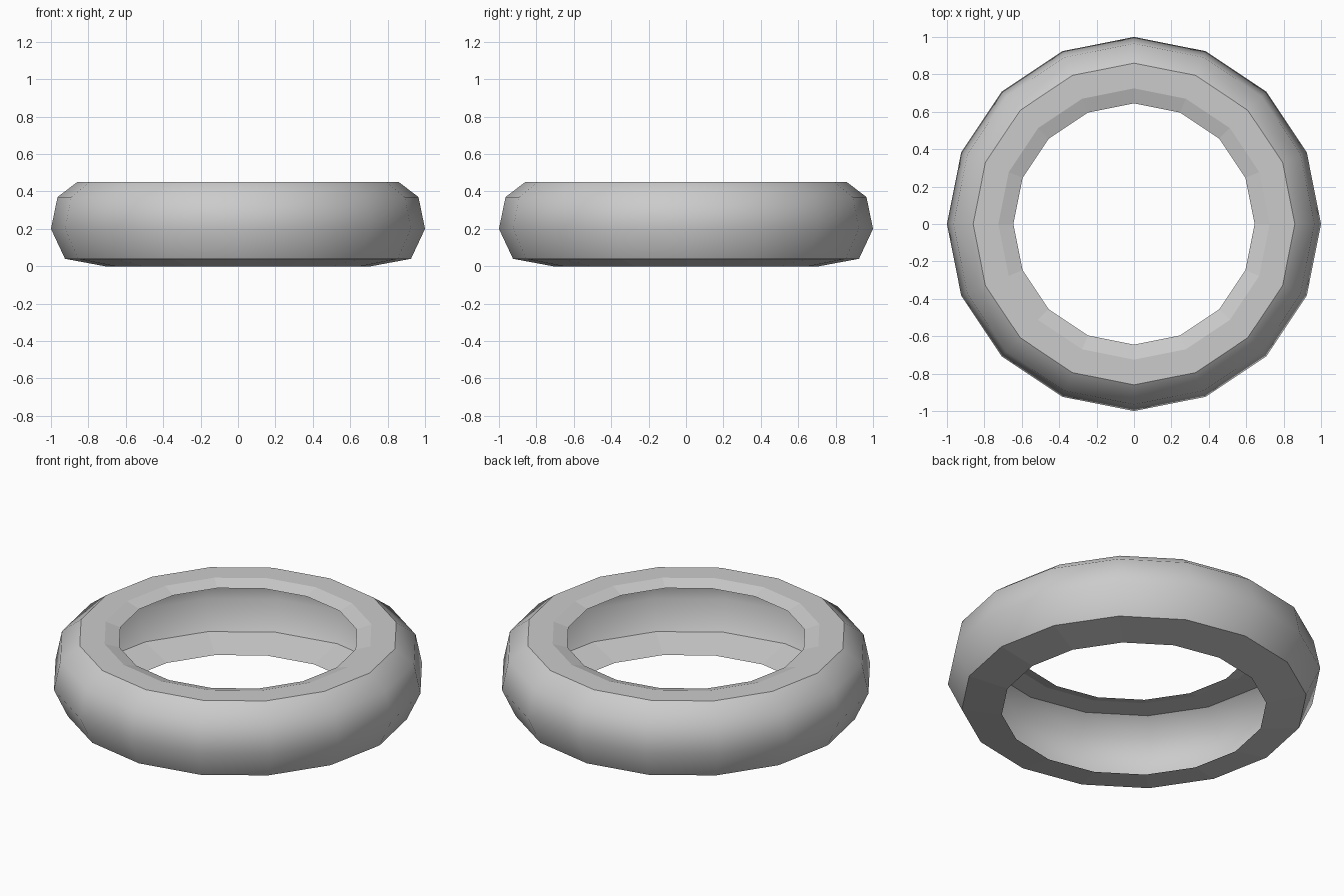
import bpy, bmesh
from math import cos, sin, tau

if "Cube" in bpy.data.objects:
    bpy.data.objects.remove(bpy.data.objects["Cube"])

SIDES = 16
# Open ring profile (radius, height), from the lower lip around to the upper lip
PROFILE = [(0.71, 0.0), (0.925, 0.04), (1.0, 0.20), (0.965, 0.37),
           (0.86, 0.45), (0.725, 0.45), (0.645, 0.425)]
SMOOTH_BANDS = {1, 2, 3}   # rounded outer wall; the lips stay flat

# Hollow ring shell, revolved around z
bm = bmesh.new()
rings = [[bm.verts.new((r * cos(tau * i / SIDES), r * sin(tau * i / SIDES), z))
          for i in range(SIDES)] for r, z in PROFILE]
for band, (low, high) in enumerate(zip(rings, rings[1:])):
    for i in range(SIDES):
        k = (i + 1) % SIDES
        face = bm.faces.new((low[i], low[k], high[k], high[i]))
        face.smooth = band in SMOOTH_BANDS

# Sharp creases where the lips meet the wall
for ring in (rings[1], rings[4]):
    for i in range(SIDES):
        bm.edges.get((ring[i], ring[(i + 1) % SIDES])).smooth = False

mesh = bpy.data.meshes.new("tire_ring")
bm.to_mesh(mesh)
bm.free()
bpy.context.collection.objects.link(bpy.data.objects.new("tire_ring", mesh))
